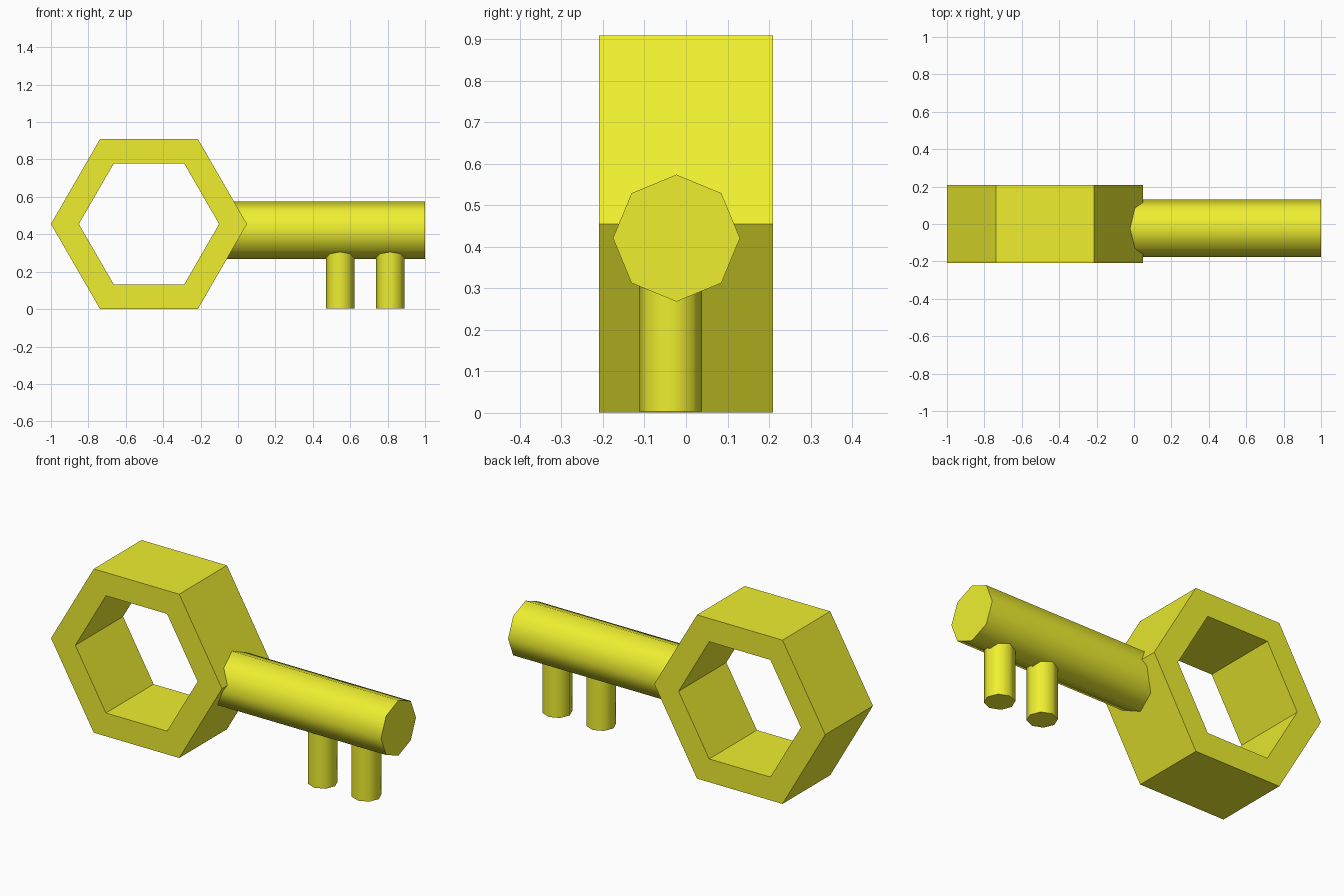
import bpy, bmesh
from math import radians, cos, sin, pi

if "Cube" in bpy.data.objects:
    bpy.data.objects.remove(bpy.data.objects["Cube"])

mat = bpy.data.materials.new("yellow")
mat.diffuse_color = (0.86, 0.86, 0.03, 1)
mat.use_nodes = True
mat.node_tree.nodes["Principled BSDF"].inputs["Base Color"].default_value = mat.diffuse_color


def rod(name, radius, length, location, rotation=(0, 0, 0)):
    """Eight-sided rod with smooth sides and flat ends."""
    bpy.ops.mesh.primitive_cylinder_add(vertices=8, radius=radius, depth=length,
                                        location=location, rotation=rotation)
    ob = bpy.context.object
    ob.name = name
    ob.data.materials.append(mat)
    bpy.ops.object.shade_smooth_by_angle(angle=radians(60))
    return ob


def hex_ring(name, outer, inner, depth, location):
    """Hexagonal frame lying in the xz plane, flat shaded."""
    bm = bmesh.new()
    loops = [[bm.verts.new((r * cos(i * pi / 3), y, r * sin(i * pi / 3))) for i in range(6)]
             for r, y in ((outer, -depth / 2), (outer, depth / 2),
                          (inner, depth / 2), (inner, -depth / 2))]
    for a, b in zip(loops, loops[1:] + loops[:1]):
        for i in range(6):
            j = (i + 1) % 6
            bm.faces.new((a[i], a[j], b[j], b[i]))
    bmesh.ops.recalc_face_normals(bm, faces=bm.faces)
    me = bpy.data.meshes.new(name)
    bm.to_mesh(me)
    bm.free()
    me.materials.append(mat)
    ob = bpy.data.objects.new(name, me)
    ob.location = location
    bpy.context.collection.objects.link(ob)


# Key handle
hex_ring("handle_ring", 0.524, 0.375, 0.418, (-0.476, 0, 0.455))

# Shaft, its root buried in the ring
start, end = -0.08, 1.0
rod("shaft", 0.153, end - start, ((start + end) / 2, -0.023, 0.421), (0, pi / 2, 0))

# Two teeth hanging below the shaft
for i, x in enumerate((0.546, 0.814)):
    rod(f"tooth_{i + 1}", 0.076, 0.377, (x, -0.037, 0.003 + 0.377 / 2))
